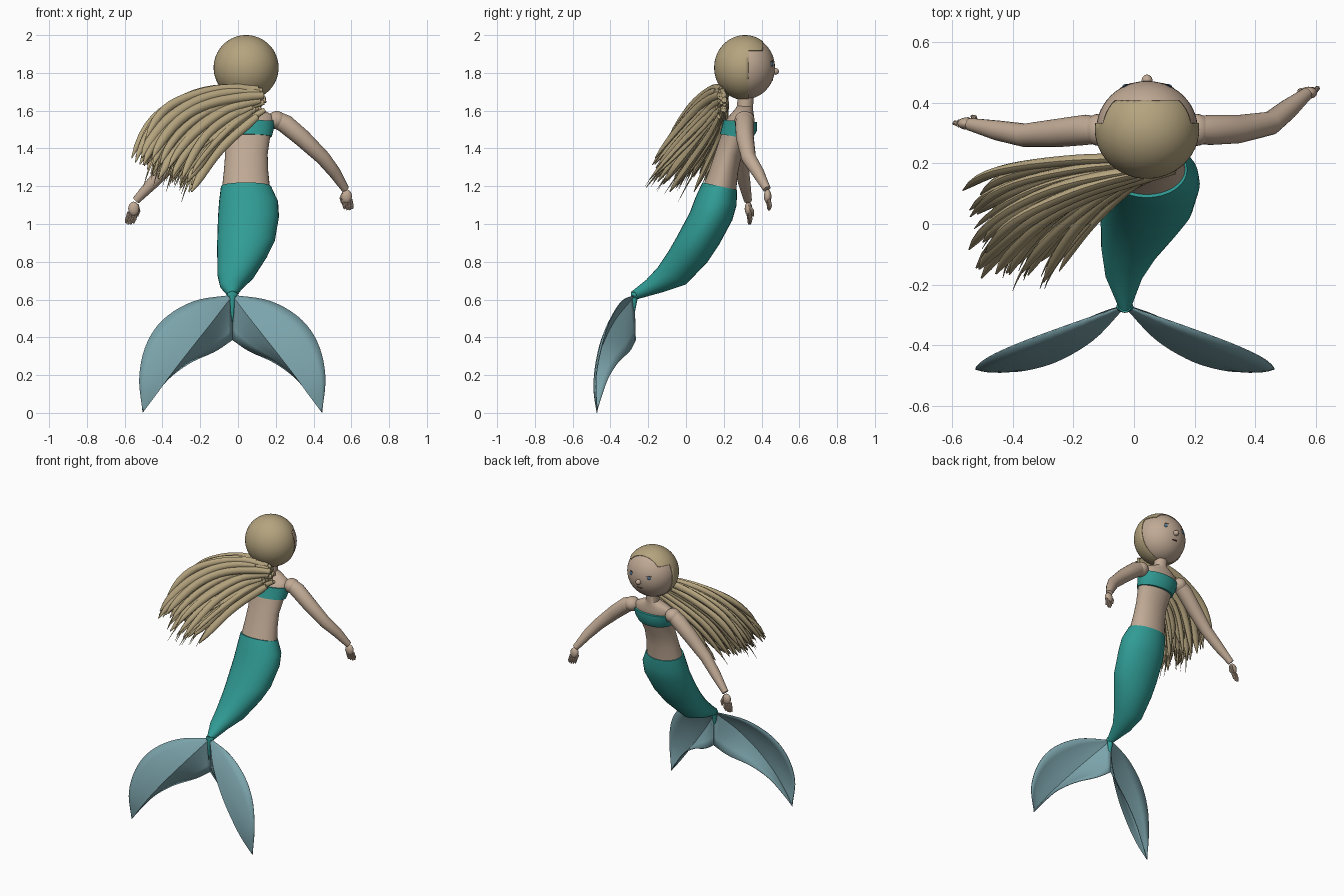
import bpy, bmesh, math, random
from mathutils import Vector as V

if "Cube" in bpy.data.objects:
    bpy.data.objects.remove(bpy.data.objects["Cube"])

random.seed(4)


def mat(name, rgb):
    m = bpy.data.materials.new(name)
    m.diffuse_color = (*rgb, 1)
    m.use_nodes = True
    m.node_tree.nodes["Principled BSDF"].inputs["Base Color"].default_value = m.diffuse_color
    return m


SKIN = mat("skin", (0.53, 0.40, 0.30))
HAIR = mat("hair", (0.46, 0.37, 0.21))
TEAL = mat("teal", (0.03, 0.33, 0.30))
FIN = mat("fin", (0.20, 0.37, 0.41))
DARK = mat("dark", (0.08, 0.03, 0.03))
BLUE = mat("blue", (0.08, 0.2, 0.35))


def finish(bm, name, m, angle=40):
    bmesh.ops.recalc_face_normals(bm, faces=bm.faces)
    me = bpy.data.meshes.new(name)
    bm.to_mesh(me)
    bm.free()
    ob = bpy.data.objects.new(name, me)
    bpy.context.collection.objects.link(ob)
    me.materials.append(m)
    bpy.ops.object.select_all(action='DESELECT')
    ob.select_set(True)
    bpy.context.view_layer.objects.active = ob
    bpy.ops.object.shade_smooth_by_angle(angle=math.radians(angle))
    return ob


def loft(bm, rings, n=16):
    """Skin a closed tube over (centre, axis a, axis b) rings."""
    prev = None
    for i, (c, a, b) in enumerate(rings):
        r = [bm.verts.new(c + a * math.cos(k * math.tau / n) + b * math.sin(k * math.tau / n)) for k in range(n)]
        if prev:
            for k in range(n):
                bm.faces.new((prev[k], prev[k - 1], r[k - 1], r[k]))
        if i in (0, len(rings) - 1):
            bm.faces.new(r)
        prev = r


def tube(bm, pts, radii, n=12, flat=1.0):
    pts = [V(p) for p in pts]
    rings = []
    for i, p in enumerate(pts):
        t = (pts[min(i + 1, len(pts) - 1)] - pts[max(i - 1, 0)]).normalized()
        a = t.cross(V((0.1, 1, 0.05))).normalized()
        rings.append((p, a * radii[i], t.cross(a) * radii[i] * flat))
    loft(bm, rings, n)


def body(name, secs, m, n=32, grow=0.0):
    """Loft from rows of x0, x1, back y, back z, front y, front z."""
    rings = []
    for x0, x1, yb, zb, yf, zf in secs:
        c = V(((x0 + x1) / 2, (yb + yf) / 2, (zb + zf) / 2))
        d = V((0, (yf - yb) / 2, (zf - zb) / 2))
        rings.append((c, V(((x1 - x0) / 2 + grow, 0, 0)), d + d.normalized() * grow))
    bm = bmesh.new()
    loft(bm, rings, n)
    return finish(bm, name, m)


def ball(name, loc, scale, m, seg=24):
    bm = bmesh.new()
    bmesh.ops.create_uvsphere(bm, u_segments=seg, v_segments=seg // 2, radius=1)
    for v in bm.verts:
        v.co = V(loc) + V([a * b for a, b in zip(v.co, scale)])
    return finish(bm, name, m)


# Tail
body("tail", [(-.09, .175, .087, 1.22, .27, 1.18), (-.1, .212, .05, 1.14, .268, 1.1),
              (-.106, .217, .02, 1.06, .245, 1.02), (-.11, .195, -.05, .93, .175, .89),
              (-.11, .155, -.09, .86, .115, .8), (-.108, .085, -.15, .77, 0, .68),
              (-.095, .03, -.21, .705, -.12, .64), (-.05, -.01, -.285, .645, -.265, .6)], TEAL)

# Torso, neck and top band
body("torso", [(-.085, .17, .09, 1.2, .265, 1.17), (-.075, .16, .125, 1.29, .275, 1.27),
               (-.068, .157, .155, 1.38, .295, 1.36), (-.075, .17, .185, 1.47, .335, 1.45),
               (-.1, .19, .205, 1.545, .36, 1.53), (-.1, .185, .235, 1.58, .36, 1.57),
               (-.05, .13, .26, 1.608, .355, 1.605), (0, .085, .27, 1.625, .355, 1.62),
               (0, .085, .275, 1.7, .36, 1.7)], SKIN)
body("top_band", [(-.078, .173, .185, 1.475, .345, 1.45), (-.09, .183, .195, 1.51, .37, 1.495),
                  (-.1, .19, .205, 1.55, .37, 1.54)], TEAL, grow=.006)

# Head, nose, eyes, lashes, mouth
HC = V((.043, .312, 1.828))
ball("head", HC, (.167, .159, .168), SKIN, 48)
ball("nose", (.043, .472, 1.808), (.018, .02, .018), SKIN)
for s in (-1, 1):
    ball("eye", (.043 + s * .068, .453, 1.845), (.014, .008, .012), BLUE, 16)
    bm = bmesh.new()
    tube(bm, [(.043 + s * .05, .464, 1.86), (.043 + s * .07, .457, 1.863), (.043 + s * .088, .447, 1.857)],
         [.001, .002, .001], 6)
    finish(bm, "eyelash", DARK)
ball("mouth", (.043, .455, 1.763), (.024, .006, .005), DARK, 16)

# Hair cap: back half plus a raised fringe
bm = bmesh.new()
bmesh.ops.create_uvsphere(bm, u_segments=48, v_segments=32, radius=1)
for v in bm.verts:
    v.co = V((v.co.x * .172, v.co.y * .163, v.co.z * .172))
for co, no in (((0, .095, 0), (0, 1, 0)), ((0, .02, 0), (0, 1, 0)), ((0, 0, .09), (0, 0, 1))):
    bmesh.ops.bisect_plane(bm, geom=bm.verts[:] + bm.edges[:] + bm.faces[:], plane_co=co, plane_no=no)
cut = [f for f in bm.faces if f.calc_center_median().y > (.095 if f.calc_center_median().z > .09 else .02)]
bmesh.ops.delete(bm, geom=cut, context='FACES')
bmesh.ops.translate(bm, verts=bm.verts, vec=HC)
cap = finish(bm, "hair_cap", HAIR)
cap.modifiers.new("thickness", 'SOLIDIFY').thickness = .004

# Arms and hands
arms = {"right": [(.2, .31, 1.555), (.25, .31, 1.53), (.34, .312, 1.455), (.45, .332, 1.35),
                  (.51, .38, 1.275), (.568, .428, 1.185)],
        "left": [(-.11, .31, 1.555), (-.16, .31, 1.52), (-.25, .3, 1.43), (-.36, .292, 1.315),
                 (-.45, .308, 1.22), (-.54, .328, 1.125)]}
hands = {"right": V((.018, .012, -.11)), "left": V((-.035, .008, -.125))}
for side, path in arms.items():
    s = 1 if side == "right" else -1
    bm = bmesh.new()
    tube(bm, path, [.044, .05, .047, .039, .033, .021], 20)
    finish(bm, side + "_arm", SKIN)
    ball(side + "_shoulder", V(path[0]) + V((s * .005, 0, -.005)), (.05, .053, .048), SKIN)
    w, d = V(path[-1]), hands[side]
    out = V((1, 0.25, 0))
    ball(side + "_palm", w + d * .35, (.029, .02, .037), SKIN)
    bm = bmesh.new()
    for k in range(4):
        o = out * (k - 1.5) * .013
        tube(bm, [w + d * .5 + o, w + d * .8 + o * 1.1 + V((0, .004, 0)), w + d * (1.04 - .05 * abs(k - 1.5)) + o],
             [.009, .0085, .005], 8)
    t = out * -s * .03
    tube(bm, [w + d * .2 + t * .4, w + d * .45 + t + V((0, .012, 0)), w + d * .68 + t + V((0, .014, 0))],
         [.01, .009, .005], 8)
    finish(bm, side + "_fingers", SKIN)

# Tail fin: outer edge, rib and inner edge, mirrored about x = -0.03
TIP = (-.505, -.473, 0)
outer = [(-.03, -.27, .625), (-.23, -.34, .593), (-.39, -.4, .5), (-.485, -.445, .365), (-.523, -.478, .19), TIP]
rib = [(-.03, -.275, .62), (-.13, -.38, .49), (-.245, -.45, .345), (-.35, -.482, .21), (-.43, -.487, .1), TIP]
inner = [(-.03, -.27, .385), (-.12, -.3, .325), (-.25, -.36, .265), (-.36, -.41, .185), (-.44, -.445, .09), TIP]


def spline(p, t):
    """Catmull-Rom point on p, t from 0 to 1."""
    s = t * (len(p) - 1)
    i = min(int(s), len(p) - 2)
    f = s - i
    b, c = V(p[i]), V(p[i + 1])
    a = V(p[i - 1]) if i else b * 2 - c
    d = V(p[i + 2]) if i + 2 < len(p) else c * 2 - b
    return .5 * (2 * b + (c - a) * f + (2 * a - 5 * b + 4 * c - d) * f * f + (3 * b - a - 3 * c + d) * f ** 3)


for side, s in (("left", 1), ("right", -1)):
    bm = bmesh.new()
    prev = None
    for i in range(25):
        o, r, n = (spline(e, i / 24) for e in (outer, rib, inner))
        row = []
        for k in range(9):
            u = k / 4
            p = o.lerp(r, u) if u <= 1 else r.lerp(n, u - 1)
            p.y -= .012 * math.sin(math.pi * (u % 1)) * math.sin(math.pi * i / 24)
            p.x = -.03 + s * (p.x + .03)
            row.append(bm.verts.new(p))
        if prev:
            for k in range(8):
                bm.faces.new((prev[k], prev[k + 1], row[k + 1], row[k]))
        prev = row
    bmesh.ops.remove_doubles(bm, verts=bm.verts, dist=.0005)
    fin = finish(bm, side + "_fin", FIN)
    fin.modifiers.new("thickness", 'SOLIDIFY').thickness = .005

# Spike and knob at the fin root
bm = bmesh.new()
tube(bm, [(-.03, -.27, .64), (-.03, -.275, .6), (-.03, -.283, .48)], [.022, .018, .002], 12)
finish(bm, "fin_root", TEAL)
ball("fin_knob", (-.03, -.272, .625), (.028, .02, .02), TEAL)

# Flowing hair: thick blunt wavy locks, then fine wisps drooping from the ends
bm = bmesh.new()
U = random.uniform
for i in range(100):
    wisp = i >= 70
    u, v = ((i * .618) % 1, (i + .5) / 70) if not wisp else (U(.2, 1), U(.35, 1))
    a = V((U(.06, .15), .205 - .03 * u, 1.715 - .115 * v))
    b = V((-.38 + .31 * v + U(-.03, .03), .25 - .17 * u, 1.765 - .31 * v + U(-.02, .02)))
    c = V((-.6 + .31 * v + U(-.01, .04), .09 - .28 * u, 1.36 - .14 * v + U(-.03, .04)))
    t0, t1 = (U(.55, .75), U(1, 1.06)) if wisp else (random.choice((0, 0, .1)), U(.86, 1.0))
    ph, big, fan = U(0, 6), U(.016, .026), U(-.2, .6)
    pts, rad = [], []
    for k in range(16):
        f = k / 15
        t = t0 + (t1 - t0) * f
        p = a * (1 - t) ** 2 + b * 2 * t * (1 - t) + c * t * t
        p += V((.3, .6, 1)) * .014 * t * math.sin(ph + 8 * t)
        p += V((.01, -.02 * u, -.04)) * max(0, (f - .6) / .4) ** 2
        pts.append(p)
        rad.append((.007 if wisp else big * (1 + fan * f)) * min(1, .7 + 3 * f) * max(.12, 1 - f ** (5 if wisp else 14)))
    tube(bm, pts, rad, 8, .7)
finish(bm, "flowing_hair", HAIR, 60)
